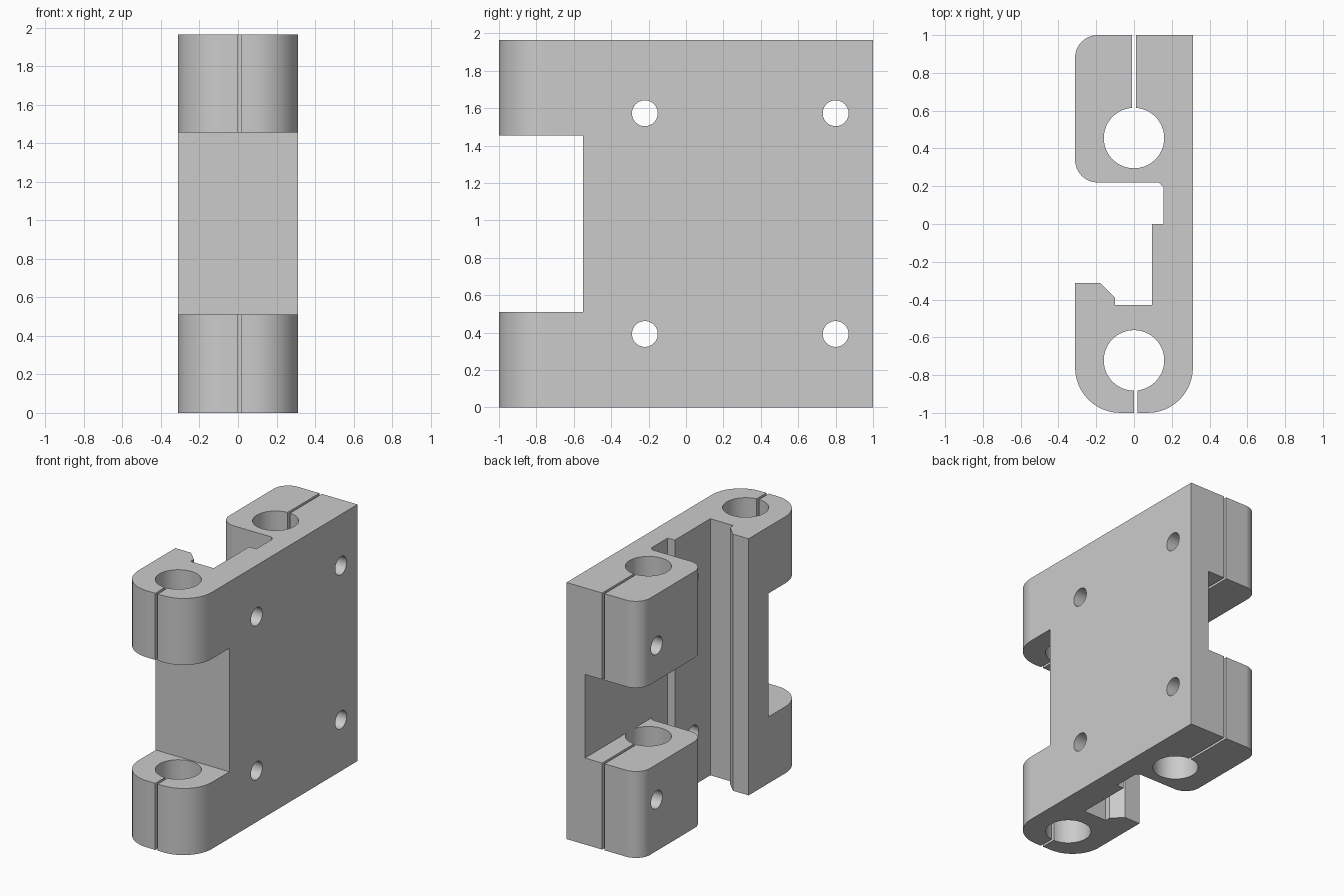
import bpy, bmesh
from math import sin, cos, pi, radians
from mathutils import Vector, Matrix

if "Cube" in bpy.data.objects:
    bpy.data.objects.remove(bpy.data.objects["Cube"], do_unlink=True)

HEIGHT = 1.965
MID = HEIGHT / 2
BORE_R = 0.16

grey = bpy.data.materials.new("machined grey")
grey.use_nodes = True
grey.diffuse_color = (0.6, 0.6, 0.6, 1)
grey.node_tree.nodes["Principled BSDF"].inputs["Base Color"].default_value = (0.6, 0.6, 0.6, 1)


def make_object(name, bm):
    bmesh.ops.recalc_face_normals(bm, faces=bm.faces)
    mesh = bpy.data.meshes.new(name)
    bm.to_mesh(mesh)
    bm.free()
    mesh.materials.append(grey)
    obj = bpy.data.objects.new(name, mesh)
    bpy.context.collection.objects.link(obj)
    return obj


def rounded(corners, steps=12):
    """Outline from (x, y, radius) corners, with right-angle corners filleted."""
    points = []
    for i, (x, y, r) in enumerate(corners):
        p = Vector((x, y))
        if r == 0:
            points.append(p)
            continue
        a = (Vector(corners[i - 1][:2]) - p).normalized() * r
        b = (Vector(corners[(i + 1) % len(corners)][:2]) - p).normalized() * r
        centre = p + a + b
        for s in range(steps + 1):
            t = s / steps * pi / 2
            points.append(centre - b * cos(t) - a * sin(t))
    return points


def extrude(name, points, height):
    bm = bmesh.new()
    face = bm.faces.new([bm.verts.new((p.x, p.y, 0)) for p in points])
    top = bmesh.ops.extrude_face_region(bm, geom=[face])["geom"]
    bmesh.ops.translate(bm, vec=(0, 0, height),
                        verts=[v for v in top if isinstance(v, bmesh.types.BMVert)])
    return make_object(name, bm)


def box(name, low, high):
    low, high = Vector(low), Vector(high)
    bm = bmesh.new()
    bmesh.ops.create_cube(bm, size=1, matrix=Matrix.Translation((low + high) / 2)
                          @ Matrix.Diagonal((*(high - low), 1)))
    return make_object(name, bm)


def cylinder(name, centre, radius, depth, axis, sides):
    turn = Matrix.Rotation(pi / 2, 4, 'Y') if axis == 'X' else Matrix()
    bm = bmesh.new()
    bmesh.ops.create_cone(bm, cap_ends=True, segments=sides, radius1=radius, radius2=radius,
                          depth=depth, matrix=Matrix.Translation(centre) @ turn)
    return make_object(name, bm)


# Body: plate with two clamp blocks and a lipped channel
body = extrude("clamp_carriage", rounded([
    (-0.312, -1, 0.24), (0.312, -1, 0.24), (0.312, 1, 0), (-0.312, 1, 0.12),
    (-0.312, 0.22, 0.12), (0.13, 0.22, 0), (0.155, 0.195, 0), (0.155, 0, 0),
    (0.095, 0, 0), (0.095, -0.43, 0), (-0.1, -0.43, 0), (-0.1, -0.39, 0),
    (-0.18, -0.312, 0), (-0.312, -0.312, 0)]), HEIGHT)

# Notches between the front clamps and between the back clamps
cutters = [
    box("front_notch", (-0.5, -1.2, MID - 0.4725), (0.5, -0.55, MID + 0.4725)),
    box("back_notch", (-0.5, 0.12, MID - 0.32), (0.155, 1.2, MID + 0.32)),
]

# Rod bores and their clamping slits
for y in (-0.722, 0.455):
    cutters.append(cylinder("rod_bore", (0, y, MID), BORE_R, 3, 'Z', 64))
cutters.append(box("front_slit", (-0.001, -1.2, -0.5), (0.019, -0.8, 2.5)))
cutters.append(box("back_slit", (-0.01, 0.55, -0.5), (0.01, 1.2, 2.5)))

# Screw holes through the plate
for y in (-0.22, 0.8):
    for side in (-1, 1):
        cutters.append(cylinder("screw_hole", (0, y, MID + side * 0.59), 0.069, 2, 'X', 40))

# Apply the cuts
bpy.ops.object.select_all(action='DESELECT')
bpy.context.view_layer.objects.active = body
body.select_set(True)
for cutter in cutters:
    cutter.hide_render = True
    cut = body.modifiers.new("cut", 'BOOLEAN')
    cut.operation = 'DIFFERENCE'
    cut.solver = 'EXACT'
    cut.object = cutter
    bpy.ops.object.modifier_apply(modifier=cut.name)
    bpy.data.objects.remove(cutter, do_unlink=True)

# Smooth fillets and bores, keep flats flat
bpy.ops.object.shade_smooth_by_angle(angle=radians(30))
weighted = body.modifiers.new("weighted_normals", 'WEIGHTED_NORMAL')
weighted.keep_sharp = True
